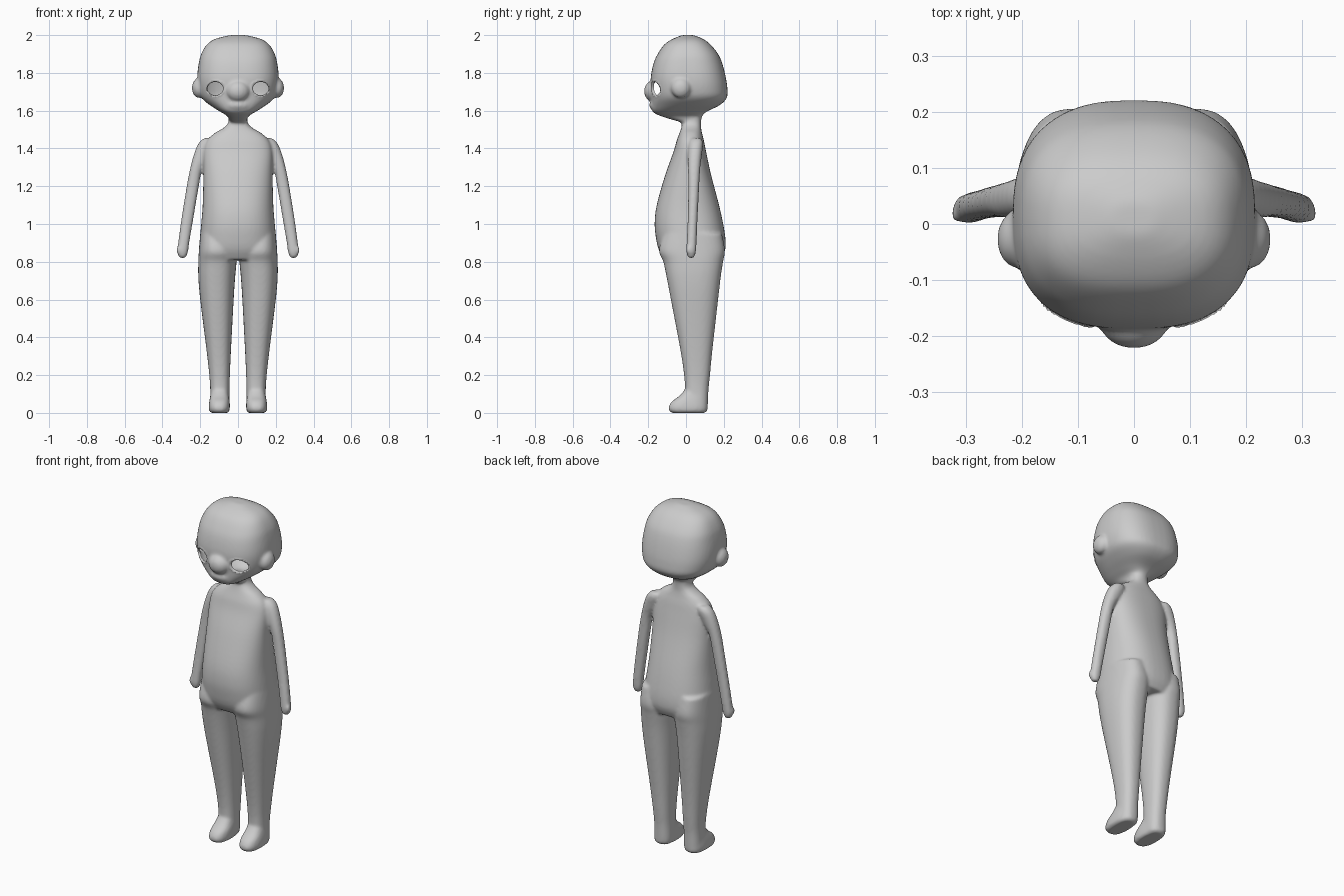
import bpy, bmesh, math
from mathutils import Matrix, Vector

if "Cube" in bpy.data.objects:
    bpy.data.objects.remove(bpy.data.objects["Cube"])

grey = bpy.data.materials.new("clay grey")
grey.diffuse_color = (0.6, 0.6, 0.6, 1)
grey.use_nodes = True
grey.node_tree.nodes["Principled BSDF"].inputs["Base Color"].default_value = grey.diffuse_color
bm = bmesh.new()


def smooth_rows(rows, steps=5):
    # Catmull-Rom through the section table
    out = []
    for i in range(len(rows) - 1):
        a, b, c, d = (rows[max(0, min(len(rows) - 1, i + k))] for k in (-1, 0, 1, 2))
        for s in range(steps):
            t = s / steps
            out.append([0.5 * (2 * q + (r - p) * t + (2 * p - 5 * q + 4 * r - u) * t * t
                               + (3 * q - p - 3 * r + u) * t ** 3)
                        for p, q, r, u in zip(a, b, c, d)])
    return out + [list(rows[-1])]


def loft(rows, n=2.0, side=1, seg=48):
    # rows: z, x0, x1, y0, y1 of rounded-square sections
    rings = []
    for z, x0, x1, y0, y1 in smooth_rows(rows):
        ring = []
        for k in range(seg):
            a = 2 * math.pi * k / seg
            c, s = math.cos(a), math.sin(a)
            x = (x0 + x1) / 2 + (x1 - x0) / 2 * math.copysign(abs(c) ** (2 / n), c)
            y = (y0 + y1) / 2 + (y1 - y0) / 2 * math.copysign(abs(s) ** (2 / n), s)
            ring.append(bm.verts.new((side * x, y, z)))
        rings.append(ring)
    faces = [bm.faces.new((p[k], p[(k + 1) % seg], q[(k + 1) % seg], q[k]))
             for p, q in zip(rings, rings[1:]) for k in range(seg)]
    faces += [bm.faces.new(rings[0]), bm.faces.new(rings[-1])]
    bmesh.ops.recalc_face_normals(bm, faces=faces)


def ball(pos, rad):
    bmesh.ops.create_uvsphere(bm, u_segments=32, v_segments=20, radius=1,
                              matrix=Matrix.Translation(pos) @ Matrix.Diagonal((*rad, 1)))


def centred(rows):
    return [(z, -w, w, y0, y1) for z, w, y0, y1 in rows]


# head
loft(centred([(2.0, .04, -.02, .04), (1.98, .12, -.07, .09), (1.95, .165, -.115, .13),
              (1.9, .195, -.15, .17), (1.85, .208, -.172, .192), (1.78, .216, -.186, .21),
              (1.72, .212, -.186, .219), (1.67, .195, -.182, .217), (1.63, .15, -.182, .18),
              (1.595, .095, -.176, .11), (1.57, .055, -.13, .085), (1.54, .045, -.03, .08)]), 2.6)
# nose and lower lip
ball((0, -.173, 1.703), (.062, .049, .056))
ball((0, -.168, 1.63), (.06, .026, .028))
# neck and torso
loft(centred([(1.6, .05, -.02, .08), (1.54, .05, -.02, .08), (1.51, .075, -.025, .08),
              (1.48, .125, -.035, .085), (1.44, .165, -.05, .095), (1.38, .182, -.067, .107),
              (1.26, .183, -.11, .133), (1.1, .187, -.155, .175), (1.0, .195, -.166, .197),
              (.92, .202, -.158, .209), (.86, .206, -.143, .207), (.81, .19, -.115, .185)]), 2.4)

for s in (1, -1):
    # leg
    loft([(.95, .03, .2, -.12, .19), (.86, .012, .207, -.143, .206), (.8, .008, .21, -.12, .196),
          (.72, .015, .21, -.103, .184), (.6, .023, .2, -.08, .17), (.335, .037, .167, -.03, .14),
          (.2, .043, .152, -.01, .127), (.12, .045, .147, -.005, .119), (.03, .045, .147, .0, .115),
          (.004, .052, .14, .01, .108)], 2.4, s)
    # foot
    loft([(.13, .055, .138, .0, .1), (.09, .048, .147, -.035, .11), (.06, .044, .152, -.075, .113),
          (.03, .043, .155, -.092, .115), (.01, .046, .152, -.088, .112), (0, .055, .143, -.075, .1)], 2.6, s)
    # arm
    loft([(1.455, .13, .18, .03, .08), (1.43, .12, .207, .015, .09), (1.38, .14, .23, .01, .086),
          (1.3, .187, .252, .01, .076), (1.2, .207, .272, .012, .07), (1.0, .241, .304, .008, .06),
          (.9, .258, .317, .003, .056), (.85, .265, .322, .002, .052), (.82, .277, .31, .012, .042)], 2.2, s)
    # thumb and ear
    ball((s * .315, .015, .862), (.012, .012, .022))
    ball((s * .207, -.027, 1.72), (.037, .052, .053))

# fuse the parts into one skin
mesh = bpy.data.meshes.new("body")
bm.to_mesh(mesh)
bm.free()
body = bpy.data.objects.new("body", mesh)
bpy.context.collection.objects.link(body)
fuse = body.modifiers.new("fuse", 'REMESH')
fuse.mode, fuse.voxel_size = 'VOXEL', 0.008
soft = body.modifiers.new("soften", 'SMOOTH')
soft.factor, soft.iterations = 0.5, 8
skin = bpy.data.meshes.new_from_object(body.evaluated_get(bpy.context.evaluated_depsgraph_get()))
body.modifiers.clear()
body.data = skin

# open eye sockets with an inner rim
bm = bmesh.new()
bm.from_mesh(skin)
RX, RZ, EX, EZ = .046, .039, .12, 1.717


def eye_dist(p):
    return math.hypot((abs(p.x) - EX) / RX, (p.z - EZ) / RZ)


gone = [f for f in bm.faces if f.calc_center_median().y < -.06 and eye_dist(f.calc_center_median()) < 1]
bmesh.ops.delete(bm, geom=gone, context='FACES')
rim = [e for e in bm.edges if e.is_boundary]
for v in {v for e in rim for v in e.verts}:
    d, sx = eye_dist(v.co), math.copysign(EX, v.co.x)
    v.co.x = sx + (v.co.x - sx) / d
    v.co.z = EZ + (v.co.z - EZ) / d
    v.co.y -= .004
new = bmesh.ops.extrude_edge_only(bm, edges=rim)["geom"]
for v in (g for g in new if isinstance(g, bmesh.types.BMVert)):
    sx = math.copysign(EX, v.co.x)
    v.co = Vector((sx + (v.co.x - sx) * .9, v.co.y + .015, EZ + (v.co.z - EZ) * .9))
bm.to_mesh(skin)
bm.free()

skin.materials.clear()
skin.materials.append(grey)
for p in skin.polygons:
    p.use_smooth = True
    p.material_index = 0
